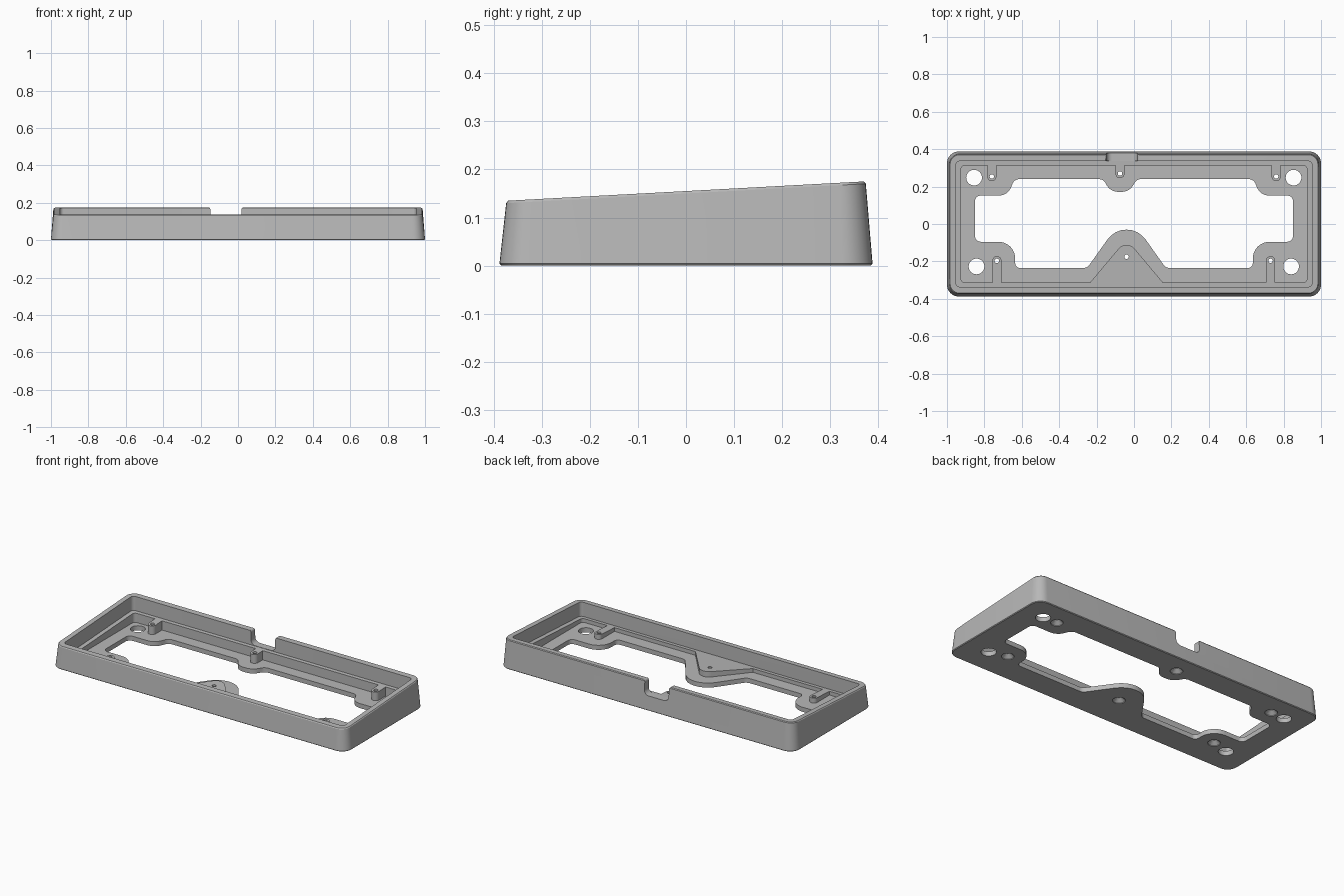
import bpy
import bmesh
from math import sin, cos, tan, pi, radians
from mathutils import Vector, Matrix

cube = bpy.data.objects.get("Cube")
if cube:
    bpy.data.objects.remove(cube, do_unlink=True)

SLOPE = 0.054
FLOOR = 0.028


def tilted(z):
    """Height of a plane that rises towards the back."""
    return lambda y: z + SLOPE * y


def level(z):
    return lambda y: z


def fillet(corners, steps=8):
    """Round each corner (x, y, radius) of a polygon."""
    points = []
    for i, (x, y, r) in enumerate(corners):
        p = Vector((x, y))
        if r == 0:
            points.append(p)
            continue
        a = (Vector(corners[i - 1][:2]) - p).normalized()
        b = (Vector(corners[(i + 1) % len(corners)][:2]) - p).normalized()
        half = a.angle(b) / 2
        centre = p + (a + b).normalized() * (r / sin(half))
        start = p + a * (r / tan(half)) - centre
        turn = start.angle_signed(p + b * (r / tan(half)) - centre)
        for k in range(steps + 1):
            t = -turn * k / steps
            points.append(centre + Vector((start.x * cos(t) - start.y * sin(t),
                                           start.x * sin(t) + start.y * cos(t))))
    return points


def round_rect(hx, hy, r, cx=0, cy=0):
    return fillet([(cx + sx * hx, cy + sy * hy, r)
                   for sx, sy in ((-1, -1), (1, -1), (1, 1), (-1, 1))])


def circle(cx, cy, r, n=24):
    return [Vector((cx + r * cos(2 * pi * k / n), cy + r * sin(2 * pi * k / n)))
            for k in range(n)]


def loft(name, rings):
    """Solid through (outline, height function) rings, capped at both ends."""
    bm = bmesh.new()
    loops = [[bm.verts.new((p.x, p.y, height(p.y))) for p in outline]
             for outline, height in rings]
    for low, high in zip(loops, loops[1:]):
        for i in range(len(low)):
            bm.faces.new((low[i - 1], low[i], high[i], high[i - 1]))
    bm.faces.new(loops[0])
    bm.faces.new(loops[-1])
    bmesh.ops.recalc_face_normals(bm, faces=bm.faces)
    mesh = bpy.data.meshes.new(name)
    bm.to_mesh(mesh)
    bm.free()
    obj = bpy.data.objects.new(name, mesh)
    bpy.context.collection.objects.link(obj)
    return obj


def prism(name, outline, low, high):
    return loft(name, [(outline, low), (outline, high)])


def cut(target, cutter):
    """Subtract the cutter from the target and discard it."""
    mod = target.modifiers.new("cut", 'BOOLEAN')
    mod.operation = 'DIFFERENCE'
    mod.solver = 'EXACT'
    mod.object = cutter
    cutter.hide_render = True
    bpy.context.view_layer.objects.active = target
    bpy.ops.object.modifier_apply(modifier=mod.name)
    bpy.data.objects.remove(cutter, do_unlink=True)


# Tapered outer body with softened bottom and top edges
case = loft("keyboard_case", [
    (round_rect(0.996, 0.384, 0.06), level(0)),
    (round_rect(1.0, 0.388, 0.064), level(0.004)),
    (round_rect(0.987, 0.374, 0.055), tilted(0.150)),
    (round_rect(0.983, 0.370, 0.052), tilted(0.155))])

# Lower pocket, leaving the screw posts and the front triangular boss standing
pocket = prism("lower_pocket", round_rect(0.925, 0.313, 0.02), level(FLOOR), level(0.3))
back_screws = [(-0.76, 0.254), (-0.075, 0.27), (0.76, 0.254)]
front_screws = [(-0.733, -0.197), (0.73, -0.197)]
for x, y in back_screws + front_screws:
    side = 1 if y > 0 else -1
    near, far = y - side * 0.025, side * 0.4
    post = round_rect(0.024, abs(far - near) / 2, 0.0235, x, (near + far) / 2)
    cut(pocket, prism("post", post, level(-0.1), level(0.4)))
boss = fillet([(-0.235, -0.4, 0), (0.155, -0.4, 0), (0.155, -0.313, 0),
               (-0.04, -0.081, 0.055), (-0.235, -0.313, 0)])
cut(pocket, prism("boss", boss, level(-0.1), level(0.4)))
cut(case, pocket)

# Upper pocket, trimming posts to the sloping ledge
cut(case, prism("upper_pocket", round_rect(0.952, 0.336, 0.02), tilted(0.068), level(0.35)))

# Large opening through the floor
opening = fillet([
    (-0.85, -0.095, 0.03), (-0.85, 0.152, 0.03), (-0.675, 0.152, 0.07),
    (-0.64, 0.24, 0.04), (-0.165, 0.24, 0.04), (-0.125, 0.172, 0.07),
    (-0.025, 0.172, 0.07), (0.015, 0.24, 0.04), (0.64, 0.24, 0.04),
    (0.675, 0.152, 0.07), (0.85, 0.152, 0.03), (0.85, -0.095, 0.03),
    (0.635, -0.095, 0.09), (0.635, -0.235, 0.025), (0.17, -0.235, 0.04),
    (-0.04, 0.061, 0.125), (-0.25, -0.235, 0.04), (-0.635, -0.235, 0.025),
    (-0.635, -0.095, 0.09)])
cut(case, prism("floor_opening", opening, level(-0.1), level(0.2)))

# Round corner holes
for x, y in ((-0.855, 0.248), (0.853, 0.248), (-0.842, -0.227), (0.84, -0.227)):
    cut(case, prism("corner_hole", circle(x, y, 0.042, 32), level(-0.1), level(0.2)))

# Screw holes, countersunk from below
for x, y in back_screws + front_screws + [(-0.04, -0.175)]:
    cut(case, loft("screw_hole", [
        (circle(x, y, 0.035), level(-0.05)), (circle(x, y, 0.035), level(0.004)),
        (circle(x, y, 0.012), level(0.024)), (circle(x, y, 0.012), level(0.2))]))

# Cable notch in the back wall
left, right, top, bottom = -0.147, 0.018, 0.176, 0.088
notch = prism("cable_notch", fillet([
    (left - 0.05, 0.3, 0), (left - 0.05, top, 0), (left, top, 0.014),
    (left, bottom, 0.03), (right, bottom, 0.03), (right, top, 0.014),
    (right + 0.05, top, 0), (right + 0.05, 0.3, 0)]), level(-0.5), level(-0.32))
notch.data.transform(Matrix.Rotation(radians(90), 4, 'X'))
cut(case, notch)

# Single grey plastic
grey = bpy.data.materials.new("grey_plastic")
grey.use_nodes = True
colour = (0.48, 0.48, 0.48, 1)
grey.diffuse_color = colour
grey.node_tree.nodes["Principled BSDF"].inputs["Base Color"].default_value = colour
case.data.materials.clear()
case.data.materials.append(grey)

for obj in bpy.context.selected_objects:
    obj.select_set(False)
case.select_set(True)
bpy.context.view_layer.objects.active = case
bpy.ops.object.shade_smooth_by_angle(angle=radians(30))
